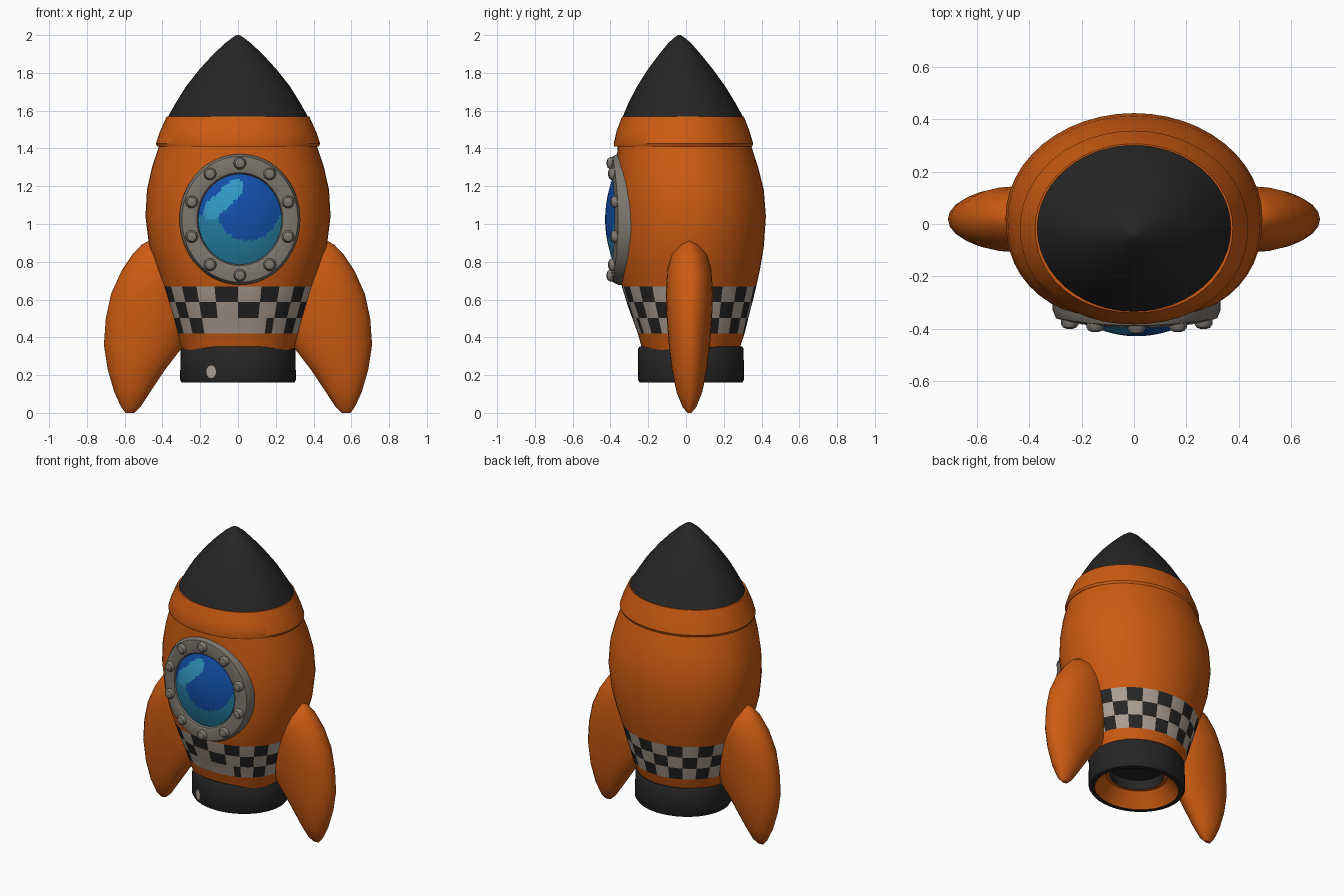
import bpy, bmesh, math
from mathutils import Vector

if "Cube" in bpy.data.objects:
    bpy.data.objects.remove(bpy.data.objects["Cube"], do_unlink=True)


def material(name, r, g, b):
    m = bpy.data.materials.new(name)
    m.use_nodes = True
    m.diffuse_color = (r, g, b, 1)
    bsdf = m.node_tree.nodes["Principled BSDF"]
    bsdf.inputs["Base Color"].default_value = (r, g, b, 1)
    bsdf.inputs["Roughness"].default_value = 0.7
    return m


ORANGE = material("orange paint", 0.61, 0.105, 0.006)
BLACK = material("black paint", 0.019, 0.019, 0.019)
WHITE = material("off white paint", 0.42, 0.35, 0.30)
METAL = material("grey metal", 0.205, 0.188, 0.162)
DEEP = material("deep blue glass", 0.006, 0.08, 0.40)
LIGHT = material("light blue glass", 0.032, 0.32, 0.56)
TEAL = material("teal glass", 0.018, 0.21, 0.36)


def loft(name, rings, mats, rule=None, wrap=False, angle=35):
    """Skin a stack of point rings; cap the ends, or join them when wrap is set."""
    bm = bmesh.new()
    rows = [[bm.verts.new(p) for p in ring] for ring in rings]
    n = len(rows[0])
    for i in range(len(rows) if wrap else len(rows) - 1):
        a, b = rows[i], rows[(i + 1) % len(rows)]
        for j in range(n):
            k = (j + 1) % n
            f = bm.faces.new((a[j], a[k], b[k], b[j]))
            if rule:
                f.material_index = rule(i, j, f.calc_center_median())
    if not wrap:
        for row, i in ((rows[0], 0), (rows[-1], len(rows) - 2)):
            f = bm.faces.new(row)
            if rule:
                f.material_index = rule(i, 0, f.calc_center_median())
    bmesh.ops.recalc_face_normals(bm, faces=bm.faces)
    mesh = bpy.data.meshes.new(name)
    bm.to_mesh(mesh)
    bm.free()
    for m in mats:
        mesh.materials.append(m)
    ob = bpy.data.objects.new(name, mesh)
    bpy.context.collection.objects.link(ob)
    bpy.ops.object.select_all(action='DESELECT')
    ob.select_set(True)
    bpy.context.view_layer.objects.active = ob
    bpy.ops.object.shade_smooth_by_angle(angle=math.radians(angle))
    return ob


def level(z, rx, front, back, power=2.0, n=48):
    """Horizontal oval from the front y to the back y; power squares off the front."""
    cy, ry = (front + back) / 2, (back - front) / 2
    pts = []
    for j in range(n):
        a = -math.pi / 2 + math.tau * j / n
        c, s = math.cos(a), math.sin(a)
        e = 2 / power if s < 0 else 1
        pts.append(Vector((rx * math.copysign(abs(c) ** e, c),
                           cy + ry * math.copysign(abs(s) ** e, s), z)))
    return pts


# Hull with a chequered band on its lower part
hull = [(0.33, 0.295, -0.23, 0.28), (0.42, 0.325, -0.255, 0.31),
        (0.503, 0.35, -0.285, 0.33), (0.587, 0.377, -0.315, 0.352),
        (0.67, 0.402, -0.34, 0.372), (0.76, 0.435, -0.358, 0.392),
        (0.88, 0.47, -0.37, 0.412), (1.04, 0.49, -0.375, 0.423),
        (1.18, 0.482, -0.375, 0.412), (1.3, 0.455, -0.37, 0.382),
        (1.43, 0.412, -0.36, 0.34)]


def band(i, j, c):
    if not 1 <= i <= 3:
        return 0
    if i == 1 and c.y < 0 and abs(c.x) < 0.14:
        return 1
    return 2 if (j // 2 + i + 1) % 2 else 1


loft("hull", [level(*h, power=2.3) for h in hull], [ORANGE, WHITE, BLACK], band)

# Collar and nose cone
collar = [(1.43, 0.40, -0.35, 0.33), (1.41, 0.428, -0.38, 0.35),
          (1.425, 0.435, -0.383, 0.356), (1.49, 0.413, -0.368, 0.337),
          (1.57, 0.377, -0.338, 0.306)]
loft("collar", [level(*c, power=2.1) for c in collar], [ORANGE])
nose = [(1.56, 0.375, -0.338, 0.306), (1.64, 0.33, -0.305, 0.262),
        (1.73, 0.274, -0.258, 0.207), (1.82, 0.203, -0.201, 0.142),
        (1.9, 0.129, -0.141, 0.077), (1.96, 0.065, -0.092, 0.025),
        (1.99, 0.025, -0.058, -0.012), (2.0, 0.006, -0.041, -0.029)]
loft("nose_cone", [level(*c) for c in nose], [BLACK])

# Hollow engine nozzle, orange on the inside
nozzle = [(0.352, 0.27, -0.22, 0.27), (0.352, 0.295, -0.245, 0.297),
          (0.34, 0.303, -0.253, 0.305), (0.175, 0.307, -0.254, 0.307),
          (0.16, 0.298, -0.246, 0.298), (0.16, 0.268, -0.218, 0.268),
          (0.185, 0.25, -0.2, 0.25), (0.25, 0.195, -0.15, 0.2),
          (0.25, 0.17, -0.13, 0.18), (0.31, 0.165, -0.125, 0.175)]
loft("nozzle", [level(*c) for c in nozzle], [BLACK, ORANGE],
     lambda i, j, c: 1 if 5 <= i <= 7 else 0)

# Small paint chip on the nozzle front
chip = []
for lift in (-0.003, 0.005):
    ring = []
    for j in range(12):
        a = math.tau * j / 12
        x = -0.142 + 0.026 * math.cos(a)
        y = 0.026 - 0.281 * math.sqrt(1 - (x / 0.306) ** 2) - lift
        ring.append(Vector((x, y, 0.218 + 0.034 * math.sin(a))))
    chip.append(ring)
loft("paint_chip", chip, [WHITE])

# Side fins: oval slices from the tip upwards
fin = [(0.0, 0.55, 0.595, 0.01), (0.03, 0.518, 0.618, 0.036),
       (0.11, 0.465, 0.655, 0.068), (0.23, 0.385, 0.69, 0.093),
       (0.36, 0.285, 0.71, 0.109), (0.5, 0.25, 0.7, 0.12),
       (0.63, 0.25, 0.672, 0.125), (0.75, 0.25, 0.618, 0.118),
       (0.84, 0.25, 0.558, 0.095), (0.89, 0.27, 0.51, 0.058),
       (0.91, 0.32, 0.475, 0.02)]
for side, label in ((1, "left"), (-1, "right")):
    rings = []
    for z, inner, outer, half in fin:
        mid = Vector((side * (inner + outer) / 2, 0, 0))
        rings.append([p + mid for p in
                      level(z, (outer - inner) / 2, 0.018 - half, 0.018 + half, n=24)])
    loft(label + "_fin", rings, [ORANGE])

# Porthole: ovals facing the front, bent slightly round the hull
PX, PZ, RX, RZ = 0.01, 1.025, 0.32, 0.347


def oval(scale, y, n=64):
    pts = []
    for j in range(n):
        a = math.tau * j / n
        x = RX * scale * math.sin(a)
        pts.append(Vector((PX + x, y + 0.3 * x * x, PZ + RZ * scale * math.cos(a))))
    return pts


rim = [(1.0, -0.29), (1.0, -0.36), (0.96, -0.388), (0.78, -0.396),
       (0.71, -0.388), (0.68, -0.36), (0.68, -0.29)]
loft("porthole_rim", [oval(*r) for r in rim], [METAL], wrap=True)


def glass_colour(i, j, c):
    u, v = (c.x - PX) / 0.218, (c.z - PZ) / 0.243
    # curved highlight near the upper left
    start, end, p = Vector((-0.7, 0.18)), Vector((-0.12, 0.68)), Vector((u, v))
    d = end - start
    t = max(0, min(1, (p - start).dot(d) / d.length_squared))
    if (p - start - d * t).length < 0.2:
        return 1
    # lighter crescent along the bottom
    if v < 0.1 and math.hypot(u - 0.2, v - 0.32) > 0.79:
        return 2
    return 0


dome = [(0.69, -0.34)] + [(0.69 * k / 18, -0.428 + 0.048 * (k / 18) ** 2)
                          for k in range(18, 0, -1)]
loft("porthole_glass", [oval(*d) for d in dome], [DEEP, LIGHT, TEAL], glass_colour)

# Ten rounded bolts on the rim
for b in range(10):
    a = math.tau * b / 10
    bx, bz = 0.268 * math.sin(a), 0.297 * math.cos(a)
    by = -0.39 + 0.3 * bx * bx
    rings = []
    for r, lift in ((0.034, -0.02), (0.034, 0.012), (0.025, 0.025), (0.01, 0.03)):
        rings.append([Vector((PX + bx + r * math.cos(t), by - lift, PZ + bz + r * math.sin(t)))
                      for t in (math.tau * k / 10 for k in range(10))])
    loft("rim_bolt_%d" % (b + 1), rings, [METAL])
